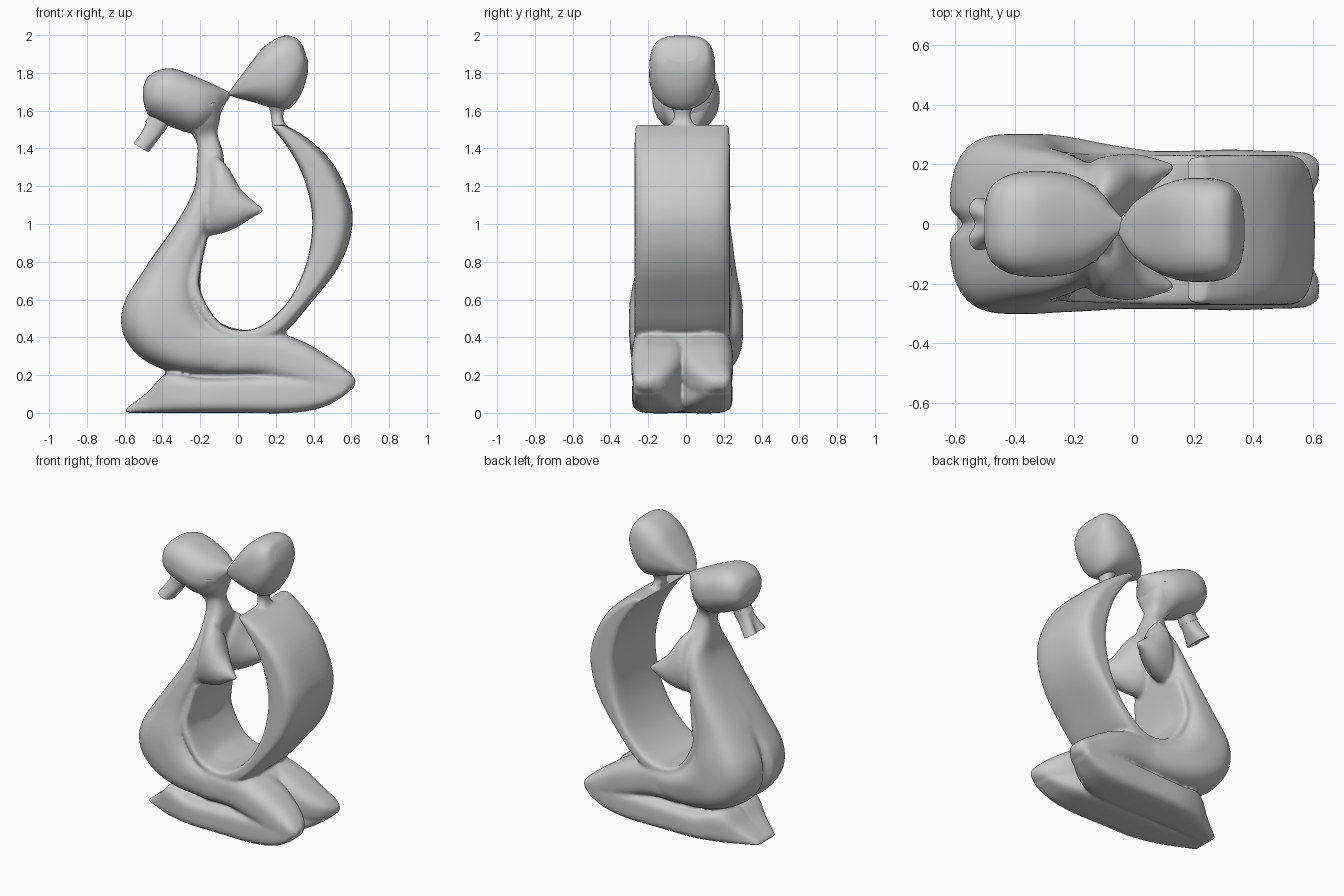
import bpy, bmesh, math
from mathutils import Vector


def spline(rows, steps):
    """Smooth (Catmull-Rom) interpolation through rows of numbers."""
    out = []
    for i in range(len(rows) - 1):
        p0, p1 = Vector(rows[max(i - 1, 0)]), Vector(rows[i])
        p2, p3 = Vector(rows[i + 1]), Vector(rows[min(i + 2, len(rows) - 1)])
        for k in range(steps):
            t = k / steps
            out.append(0.5 * (2 * p1 + (p2 - p0) * t + (2 * p0 - 5 * p1 + 4 * p2 - p3) * t * t
                              + (3 * p1 - p0 - 3 * p2 + p3) * t ** 3))
    return out + [Vector(rows[-1])]


def shade(ob, angle=40):
    bpy.ops.object.select_all(action='DESELECT')
    ob.select_set(True)
    bpy.context.view_layer.objects.active = ob
    bpy.ops.object.shade_smooth_by_angle(angle=math.radians(angle))


def loft(name, rows, power=2.5, power_a=None, steps=6, sides=64):
    """Skin rounded-box sections; row = ax, az, bx, bz (side-view edge points),
    y centre, y half width, depth of the groove on the 'a' edge.
    power_a sets a different roundness for the half facing the 'a' edge."""
    bm = bmesh.new()
    rings = []
    for ax, az, bx, bz, cy, hw, groove in spline(rows, steps):
        a, b = Vector((ax, 0, az)), Vector((bx, 0, bz))
        mid, half = (a + b) / 2, (b - a) / 2
        axis = half.normalized()
        ring = []
        for j in range(sides):
            th = 2 * math.pi * j / sides
            c, s = math.cos(th), math.sin(th)
            pw = power_a if power_a and c < 0 else power
            u = math.copysign(abs(c) ** (2 / pw), c)
            v = math.copysign(abs(s) ** (2 / pw), s) * hw
            p = mid + half * u
            if u < 0:
                p = p + axis * groove * math.exp(-(v / 0.03) ** 2)
            ring.append(bm.verts.new((p.x, cy + v, p.z)))
        rings.append(ring)
    for r, q in zip(rings, rings[1:]):
        for j in range(sides):
            k = (j + 1) % sides
            bm.faces.new((r[j], r[k], q[k], q[j]))
    bm.faces.new(rings[0])
    bm.faces.new(rings[-1])
    bmesh.ops.recalc_face_normals(bm, faces=bm.faces)
    me = bpy.data.meshes.new(name)
    bm.to_mesh(me)
    bm.free()
    ob = bpy.data.objects.new(name, me)
    bpy.context.collection.objects.link(ob)
    shade(ob)
    return ob


def pair(name, rows, y0=-0.02, **kw):
    """Left and right copies, mirrored about y0."""
    return [loft(f"{name}_{side}", [(*r[:4], y0 + s * r[4], *r[5:]) for r in rows], **kw)
            for side, s in (("left", -1), ("right", 1))]


# kneeling torso: neck, back, hips with rear cleft, lap
body = [loft("torso", [
    (-.37, 1.60, -.09, 1.65, 0, .155, 0),
    (-.28, 1.515, -.095, 1.56, 0, .105, 0),
    (-.218, 1.43, -.108, 1.475, 0, .063, 0),
    (-.218, 1.31, -.075, 1.35, 0, .11, 0),
    (-.235, 1.18, -.09, 1.21, 0, .19, 0),
    (-.33, 1.0, -.15, .97, 0, .235, 0),
    (-.49, .77, -.195, .76, 0, .265, 0),
    (-.605, .58, -.195, .63, 0, .295, .04),
    (-.61, .42, -.16, .54, 0, .303, .055),
    (-.50, .28, -.09, .475, 0, .298, .035),
    (-.28, .20, .02, .44, -.01, .28, 0),
    (.08, .18, .18, .43, -.02, .25, 0),
    (.25, .15, .29, .39, -.02, .20, 0),
    (.34, .13, .36, .32, -.02, .11, 0)], power=3, sides=96)]

# breasts draping from the neck
body += pair("breast", [
    (-.20, 1.26, -.14, 1.38, .05, .04, 0),
    (-.18, .97, -.09, 1.34, .11, .105, 0),
    (-.11, .945, -.045, 1.29, .125, .115, 0),
    (-.01, .98, .015, 1.185, .16, .085, 0),
    (.08, 1.035, .085, 1.12, .188, .04, 0),
    (.13, 1.06, .13, 1.085, .20, .014, 0)], y0=-.01, power=2)

# thighs ending in splayed knees
body += pair("thigh", [
    (-.35, .24, -.15, .46, .13, .12, 0),
    (-.10, .20, .00, .435, .13, .135, 0),
    (.10, .195, .19, .43, .125, .14, 0),
    (.28, .15, .36, .37, .125, .145, 0),
    (.44, .09, .49, .29, .143, .122, 0),
    (.56, .10, .585, .22, .175, .085, 0),
    (.615, .135, .624, .175, .20, .035, 0)], power=3)

# folded shins with flat undersides, narrowing to the feet
body += pair("shin", [
    (-.605, 0, -.59, .025, .03, .06, 0),
    (-.50, 0, -.48, .11, .06, .09, 0),
    (-.37, 0, -.37, .21, .095, .125, 0),
    (-.20, 0, -.20, .185, .115, .145, 0),
    (.02, 0, .02, .19, .115, .15, 0),
    (.28, 0, .27, .20, .118, .148, 0),
    (.45, .03, .44, .20, .145, .12, 0),
    (.57, .095, .57, .18, .185, .075, 0)], power=4)

# crescent body of the partner, sweeping round into the other's front
body += [loft("crescent_body", [
    (.25, 1.525, .175, 1.52, -.02, .248, 0),
    (.38, 1.445, .27, 1.395, -.02, .252, 0),
    (.51, 1.31, .345, 1.25, -.02, .252, 0),
    (.60, 1.10, .39, 1.07, -.02, .252, 0),
    (.595, .93, .385, .90, -.02, .252, 0),
    (.525, .76, .34, .73, -.02, .252, 0),
    (.385, .58, .25, .57, -.02, .252, 0),
    (.24, .42, .12, .46, -.02, .252, 0),
    (.08, .36, .00, .44, -.02, .25, 0),
    (-.14, .44, -.11, .49, -.015, .25, 0),
    (-.26, .62, -.20, .65, -.01, .25, 0),
    (-.27, .78, -.195, .77, 0, .24, 0),
    (-.23, .96, -.16, .93, 0, .21, 0)], power=7, power_a=3.2)]

# partner's neck
body += [loft("crescent_neck", [
    (.15, 1.65, .26, 1.65, -.02, .08, 0),
    (.172, 1.59, .242, 1.59, -.02, .045, 0),
    (.175, 1.55, .242, 1.55, -.02, .05, 0),
    (.20, 1.49, .27, 1.48, -.02, .09, 0)])]

# fuse the body parts into one softly blended skin
bpy.ops.object.select_all(action='DESELECT')
for ob in body:
    ob.select_set(True)
bpy.context.view_layer.objects.active = body[0]
bpy.ops.object.join()
bodies = bpy.context.object
bodies.name = "joined_bodies"
rm = bodies.modifiers.new("fuse", 'REMESH')
rm.mode, rm.voxel_size, rm.use_smooth_shade = 'VOXEL', 0.01, True
sm = bodies.modifiers.new("soften", 'SMOOTH')
sm.factor, sm.iterations = 0.5, 8

# heads meeting at the lips
loft("kneeling_head", [
    (-.503, 1.66, -.503, 1.72, 0, .06, 0),
    (-.48, 1.585, -.48, 1.775, 0, .125, 0),
    (-.42, 1.545, -.42, 1.815, 0, .165, 0),
    (-.33, 1.505, -.33, 1.82, 0, .178, 0),
    (-.22, 1.48, -.20, 1.77, 0, .165, 0),
    (-.12, 1.54, -.12, 1.735, 0, .115, 0),
    (-.07, 1.63, -.07, 1.71, 0, .055, 0),
    (-.04, 1.68, -.04, 1.695, 0, .02, 0)], power=2.7, power_a=1.9)
loft("crescent_head", [
    (-.045, 1.68, -.05, 1.695, -.02, .02, 0),
    (.00, 1.665, -.01, 1.75, -.02, .085, 0),
    (.08, 1.645, .05, 1.83, -.02, .135, 0),
    (.18, 1.615, .12, 1.92, -.02, .168, 0),
    (.27, 1.61, .18, 1.97, -.02, .175, 0),
    (.335, 1.69, .245, 1.997, -.02, .168, 0),
    (.367, 1.79, .31, 1.985, -.02, .14, 0),
    (.372, 1.86, .345, 1.94, -.02, .08, 0)], power=3, power_a=2.1)

# ponytail with a fanned, grooved end, and its tie
loft("ponytail", [
    (-.45, 1.62, -.35, 1.55, 0, .05, 0),
    (-.485, 1.54, -.395, 1.485, 0, .05, 0),
    (-.525, 1.48, -.435, 1.43, 0, .065, .015),
    (-.56, 1.43, -.475, 1.38, 0, .088, .03)])
loft("hair_tie", [
    (-.472, 1.57, -.375, 1.51, 0, .055, 0),
    (-.491, 1.54, -.394, 1.48, 0, .055, 0)], steps=2)
